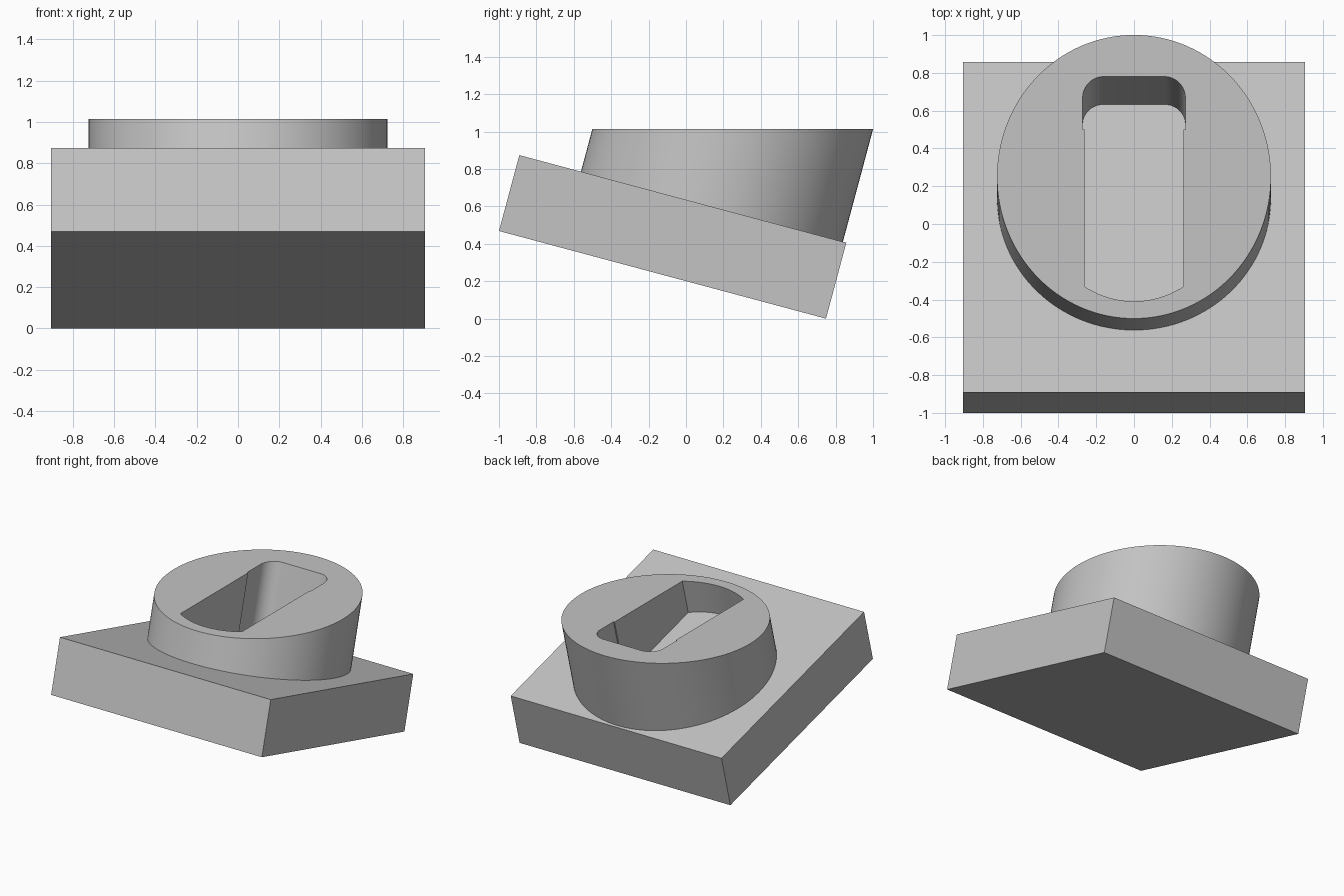
import bpy, bmesh
from math import sin, cos, pi, radians, asin

if "Cube" in bpy.data.objects:
    bpy.data.objects.remove(bpy.data.objects["Cube"])

TILT = radians(15)
ORIGIN = (0, -0.017, 0.64)      # centre of the slab's upper face
BOSS_Y, BOSS_R = 0.161, 0.725   # boss axis along the slab, and its radius
TOP_Z = 1.015                   # level top of the boss

grey = bpy.data.materials.new("plain grey")
grey.diffuse_color = (0.55, 0.55, 0.55, 1)
grey.use_nodes = True
grey.node_tree.nodes["Principled BSDF"].inputs["Base Color"].default_value = grey.diffuse_color


def finish(bm, name):
    """Turn a bmesh into a tilted object."""
    bmesh.ops.recalc_face_normals(bm, faces=bm.faces)
    mesh = bpy.data.meshes.new(name)
    bm.to_mesh(mesh)
    bm.free()
    mesh.materials.append(grey)
    ob = bpy.data.objects.new(name, mesh)
    bpy.context.collection.objects.link(ob)
    ob.location = ORIGIN
    ob.rotation_euler.x = -TILT
    return ob


def arc(cx, cy, r, a0, a1, n):
    return [(cx + r * cos(a0 + (a1 - a0) * i / n),
             cy + r * sin(a0 + (a1 - a0) * i / n)) for i in range(n + 1)]


# Tilted slab
bm = bmesh.new()
bmesh.ops.create_cube(bm, size=1)
for v in bm.verts:
    v.co.x *= 1.81
    v.co.y *= 1.81
    v.co.z = (v.co.z - 0.5) * 0.42
finish(bm, "base_slab")

# Pocket outline: bowed front, straight sides, small step, rounded back
narrow, wide, bow, corner = 0.263, 0.272, 0.49, 0.11
half = asin(narrow / bow)
right = arc(0, -0.637 + bow, bow, -pi / 2, -pi / 2 + half, 12)
right += [(narrow, 0.2415), (wide, 0.2415)]
right += arc(wide - corner, 0.512 - corner, corner, 0, pi / 2, 12)
pocket = right + [(-x, y) for x, y in reversed(right[1:])]
rim = arc(0, 0, BOSS_R, 0, 2 * pi, 128)[:-1]

# Round boss: walls square to the slab, cut off level, pocket down to the slab
bm = bmesh.new()
top_edges = []
for outline in (rim, pocket):
    low, high = [], []
    for x, y in outline:
        y += BOSS_Y
        h = (TOP_Z - ORIGIN[2] + y * sin(TILT)) / cos(TILT)
        low.append(bm.verts.new((x, y, 0)))
        high.append(bm.verts.new((x, y, h)))
    n = len(outline)
    for i in range(n):
        j = (i + 1) % n
        bm.faces.new((low[i], low[j], high[j], high[i]))
        top_edges.append(bm.edges.get((high[i], high[j])))
bmesh.ops.triangle_fill(bm, edges=top_edges, use_beauty=True)
boss = finish(bm, "round_boss")

bpy.context.view_layer.objects.active = boss
boss.select_set(True)
bpy.ops.object.shade_smooth_by_angle(angle=radians(30))
